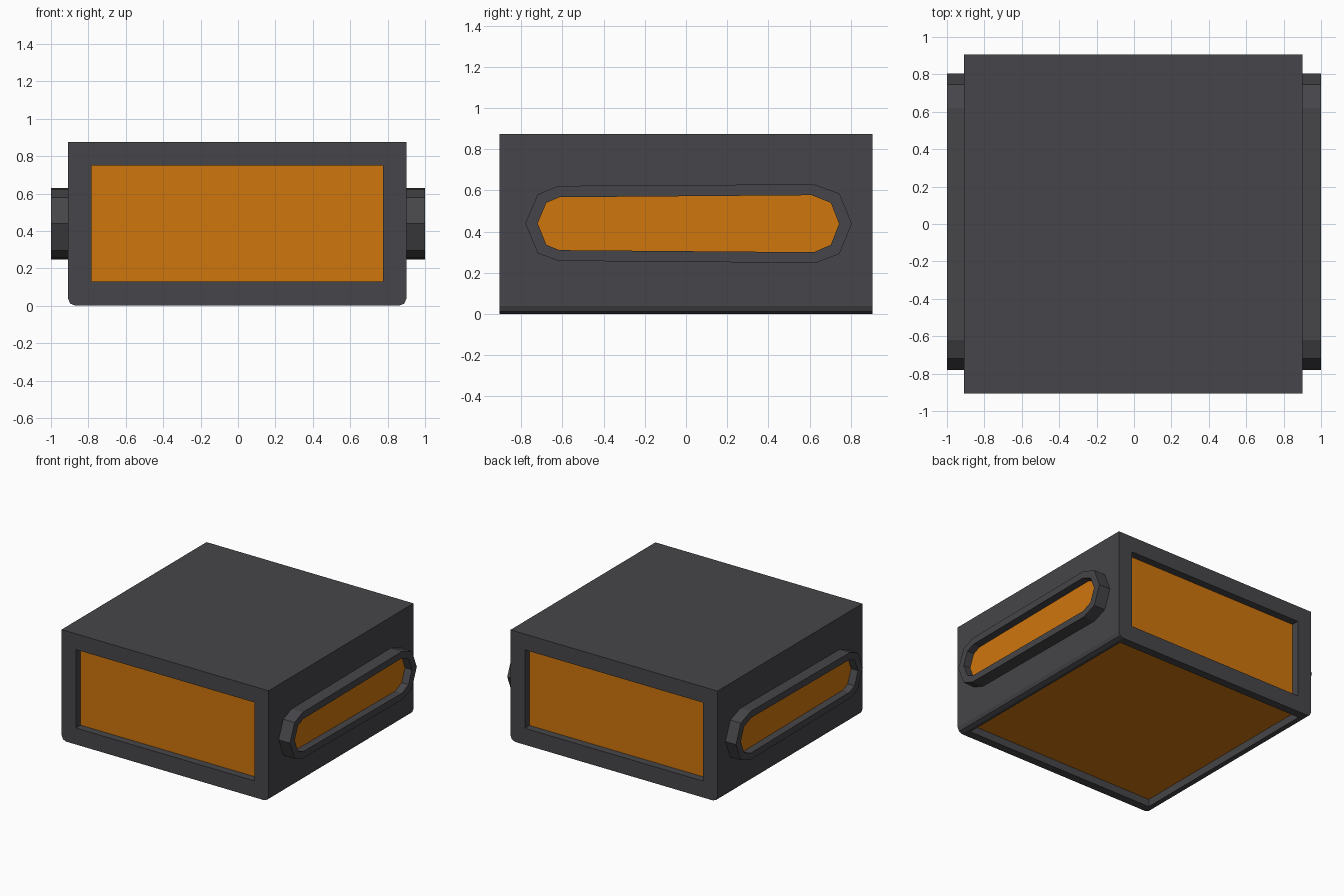
import bpy, bmesh
from mathutils import Vector

if "Cube" in bpy.data.objects:
    bpy.data.objects.remove(bpy.data.objects["Cube"])


def material(name, rgb):
    m = bpy.data.materials.new(name)
    m.diffuse_color = (*rgb, 1)
    m.use_nodes = True
    m.node_tree.nodes["Principled BSDF"].inputs["Base Color"].default_value = m.diffuse_color
    return m


DARK = material("dark grey", (0.061, 0.060, 0.067))
ORANGE = material("orange", (0.63, 0.18, 0.004))

CX, HALF, H = -0.004, 0.905, 0.875   # body centre x, half width, height
DEPTH = 0.06                        # recess depth of every panel


def make_object(name, bm):
    bmesh.ops.recalc_face_normals(bm, faces=bm.faces)
    me = bpy.data.meshes.new(name)
    bm.to_mesh(me)
    bm.free()
    me.materials.append(DARK)
    me.materials.append(ORANGE)
    ob = bpy.data.objects.new(name, me)
    bpy.context.collection.objects.link(ob)
    return ob


def box(name, lo, hi, bevel=0):
    bm = bmesh.new()
    bmesh.ops.create_cube(bm, size=1)
    lo, hi = Vector(lo), Vector(hi)
    for v in bm.verts:
        v.co = (lo + hi) / 2 + v.co * (hi - lo)
    if bevel:  # round only the two bottom edges that run front to back
        edges = [e for e in bm.edges
                 if all(v.co.z < 0.01 for v in e.verts)
                 and abs(e.verts[0].co.y - e.verts[1].co.y) > 0.1]
        bmesh.ops.bevel(bm, geom=edges, offset=bevel, segments=2,
                        profile=0.5, affect='EDGES')
    return make_object(name, bm)


# Main body with recesses cut in the front, back and underside
body = box("body", (CX - HALF, -HALF, 0), (CX + HALF, HALF, H), bevel=0.04)
px, pb = HALF - 0.125, HALF - 0.065
cutters = [
    box("front_cutter", (CX - px, -1.2, 0.13), (CX + px, -HALF + DEPTH, 0.75)),
    box("back_cutter", (CX - px, HALF - DEPTH, 0.13), (CX + px, 1.2, 0.75)),
    box("underside_cutter", (CX - pb, -pb, -0.3), (CX + pb, pb, DEPTH)),
]
bpy.context.view_layer.objects.active = body
for c in cutters:
    c.hide_render = True
    mod = body.modifiers.new(c.name, 'BOOLEAN')
    mod.operation, mod.solver, mod.object = 'DIFFERENCE', 'EXACT', c
    bpy.ops.object.modifier_apply(modifier=mod.name)
for c in cutters:
    bpy.data.objects.remove(c)

# Recess floors are orange
for p in body.data.polygons:
    n, c = p.normal, p.center
    end_panel = abs(n.y) > 0.9 and abs(abs(c.y) - (HALF - DEPTH)) < 0.005
    floor_panel = n.z < -0.9 and abs(c.z - DEPTH) < 0.005
    p.material_index = int(end_panel or floor_panel)

# Side rims: faceted long loops (y, z) with a sunken orange panel
OUTER = [(-0.78, 0.44), (-0.72, 0.58), (-0.62, 0.622), (0.62, 0.63), (0.745, 0.585),
         (0.805, 0.438), (0.745, 0.292), (0.63, 0.248), (-0.62, 0.258), (-0.72, 0.295)]
INNER = [(-0.72, 0.44), (-0.678, 0.54), (-0.615, 0.567), (0.61, 0.577), (0.703, 0.54),
         (0.743, 0.438), (0.703, 0.336), (0.62, 0.30), (-0.615, 0.31), (-0.678, 0.336)]


def side_rim(name, side):
    bm = bmesh.new()
    loops = [[bm.verts.new((side * x, y, z)) for y, z in pts]
             for x, pts in ((0.88, OUTER), (1, OUTER), (1, INNER), (1 - DEPTH, INNER))]
    n = len(OUTER)
    for a, b in zip(loops, loops[1:]):
        for i in range(n):
            j = (i + 1) % n
            bm.faces.new((a[i], a[j], b[j], b[i]))
    bm.faces.new(loops[0])
    bm.faces.new(loops[-1]).material_index = 1
    return make_object(name, bm)


side_rim("right_side_rim", 1)
side_rim("left_side_rim", -1)
